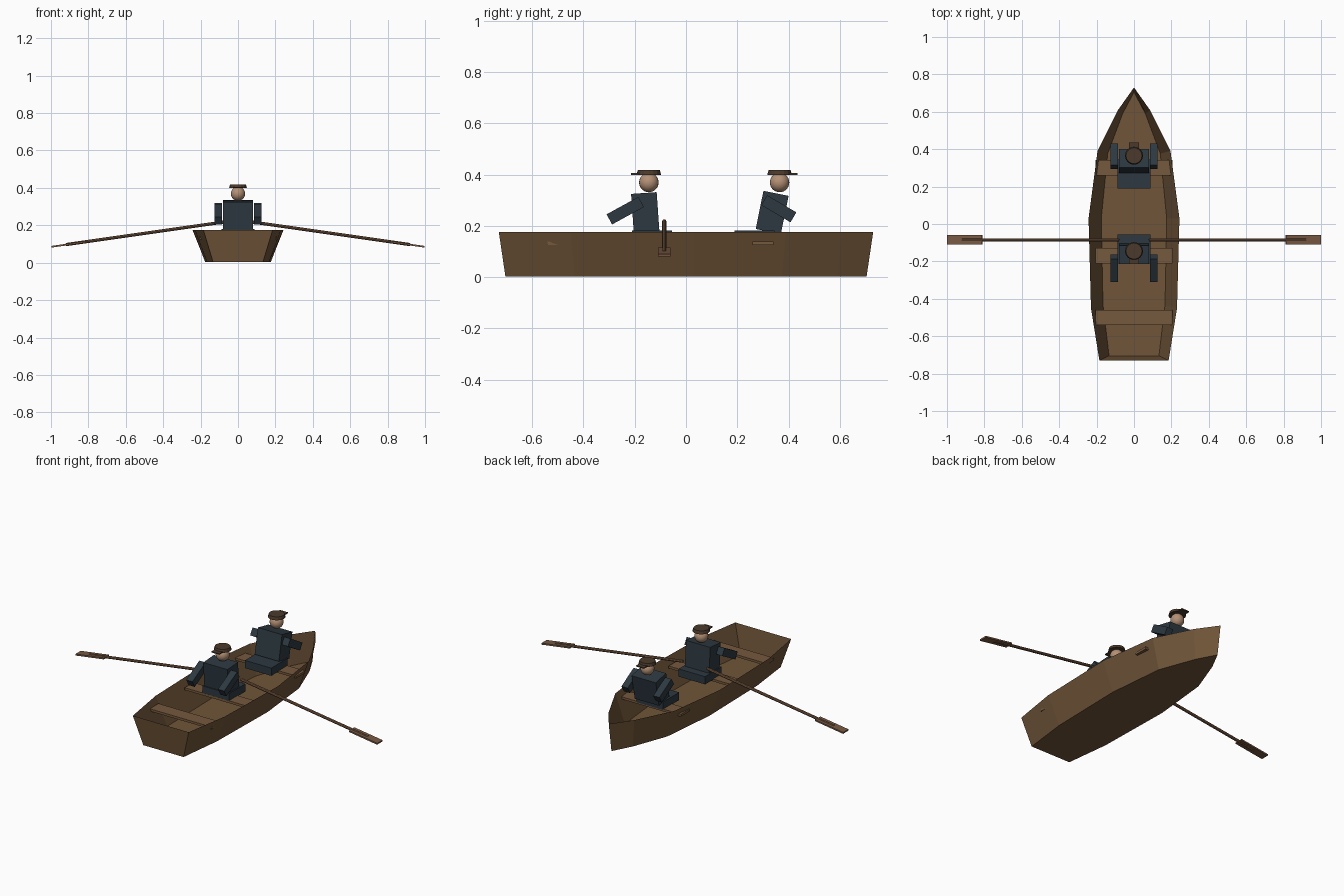
import bpy, bmesh
from math import atan2, hypot
from mathutils import Vector, Matrix

cube = bpy.data.objects.get("Cube")
if cube:
    bpy.data.objects.remove(cube)


def material(name, colour):
    m = bpy.data.materials.new(name)
    m.use_nodes = True
    m.diffuse_color = (*colour, 1)
    bsdf = next(n for n in m.node_tree.nodes if n.type == 'BSDF_PRINCIPLED')
    bsdf.inputs["Base Color"].default_value = (*colour, 1)
    return m


hull_wood = material("hull wood", (0.16, 0.09, 0.04))
seat_wood = material("seat wood", (0.18, 0.1, 0.047))
oar_wood = material("oar wood", (0.19, 0.1, 0.055))
cloth = material("dark blue cloth", (0.026, 0.04, 0.052))
skin = material("skin", (0.46, 0.28, 0.18))
felt = material("brown felt", (0.07, 0.042, 0.024))


def finish(name, bm, mat, smooth=False):
    mesh = bpy.data.meshes.new(name)
    bm.to_mesh(mesh)
    bm.free()
    mesh.materials.append(mat)
    for p in mesh.polygons:
        p.use_smooth = smooth
    ob = bpy.data.objects.new(name, mesh)
    bpy.context.scene.collection.objects.link(ob)
    return ob


def box(name, centre, size, mat, axis='X', angle=0, turn=Matrix()):
    bm = bmesh.new()
    bmesh.ops.create_cube(bm, size=1)
    frame = turn @ Matrix.Translation(centre) @ Matrix.Rotation(angle, 4, axis)
    bm.transform(frame @ Matrix.Diagonal((*size, 1)))
    return finish(name, bm, mat)


def cone(name, centre, r1, r2, depth, sides, mat, turn=Matrix()):
    bm = bmesh.new()
    bmesh.ops.create_cone(bm, cap_ends=True, segments=sides,
                          radius1=r1, radius2=r2, depth=depth)
    bm.transform(turn @ Matrix.Translation(centre))
    return finish(name, bm, mat)


# Open hull: a pointed outline, drawn in toward a flat bottom
outline = [(0.185, -0.73), (0.23, -0.45), (0.243, 0.03),
           (0.195, 0.39), (0.085, 0.61), (0, 0.73)]
loop = outline + [(-x, y) for x, y in reversed(outline[:-1])]
bm = bmesh.new()
rim = [bm.verts.new((x, y, 0.175)) for x, y in loop]
keel = [bm.verts.new((x * 0.72, y * 0.965, 0.003)) for x, y in loop]
bm.faces.new(list(reversed(keel)))
for i in range(len(loop)):
    j = (i + 1) % len(loop)
    bm.faces.new((keel[i], keel[j], rim[j], rim[i]))
finish("hull", bm, hull_wood)

# Bench planks
for name, y in (("stern", -0.5), ("middle", -0.17), ("bow", 0.3)):
    box(name + "_bench", (0, y, 0.132), (0.41, 0.082, 0.014), seat_wood)

# Oars sloping down to the water on both sides
for name, s in (("left", 1), ("right", -1)):
    inner, outer = Vector((s * 0.08, -0.085, 0.217)), Vector((s * 0.92, -0.085, 0.097))
    bm = bmesh.new()
    bmesh.ops.create_cone(bm, cap_ends=True, segments=8, radius1=0.0085,
                          radius2=0.0085, depth=(outer - inner).length)
    aim = (outer - inner).to_track_quat('Z', 'Y').to_matrix().to_4x4()
    bm.transform(Matrix.Translation((inner + outer) / 2) @ aim)
    finish(name + "_oar_shaft", bm, oar_wood)
    box(name + "_oar_blade", (s * 0.905, -0.085, 0.0985), (0.188, 0.05, 0.009),
        oar_wood, 'Y', s * 0.142)


# Seated figures, built facing -y and turned about the seat
def figure(who, place, lean, shoulder, hand, hips, torso_y, brim_z=0.402):
    box(who + "_legs", (0, hips, 0.158), (0.175, 0.155, 0.046), cloth, turn=place)
    box(who + "_torso", (0, torso_y, 0.252), (0.16, 0.1, 0.152), cloth,
        'X', lean, place)
    a, b = Vector(shoulder), Vector(hand)
    mid, d = (a + b) / 2, b - a
    for side, s in (("left", 1), ("right", -1)):
        box(f"{who}_{side}_arm", (s * 0.105, mid.x, mid.y),
            (0.041, hypot(d.x, d.y), 0.045), cloth, 'X', atan2(-d.y, -d.x), place)
    # Head and flat cap
    bm = bmesh.new()
    bmesh.ops.create_uvsphere(bm, u_segments=20, v_segments=14, radius=0.038)
    bm.transform(place @ Matrix.Translation((0, 0, 0.369)))
    finish(who + "_head", bm, skin, True)
    cone(who + "_cap", (0, 0, 0.408), 0.048, 0.043, 0.018, 16, felt, place)
    box(who + "_cap_brim", (0, -0.045, brim_z), (0.052, 0.05, 0.006), felt, turn=place)


figure("rower", Matrix.Translation((0, -0.145, 0)), 0.07,
       (-0.03, 0.293), (-0.154, 0.225), 0.012, -0.014)
figure("passenger", Matrix.Translation((0, 0.365, 0)) @ Matrix.Rotation(3.14159, 4, 'Z'),
       0.2, (0.06, 0.3), (-0.054, 0.233), 0.098, 0.029)
